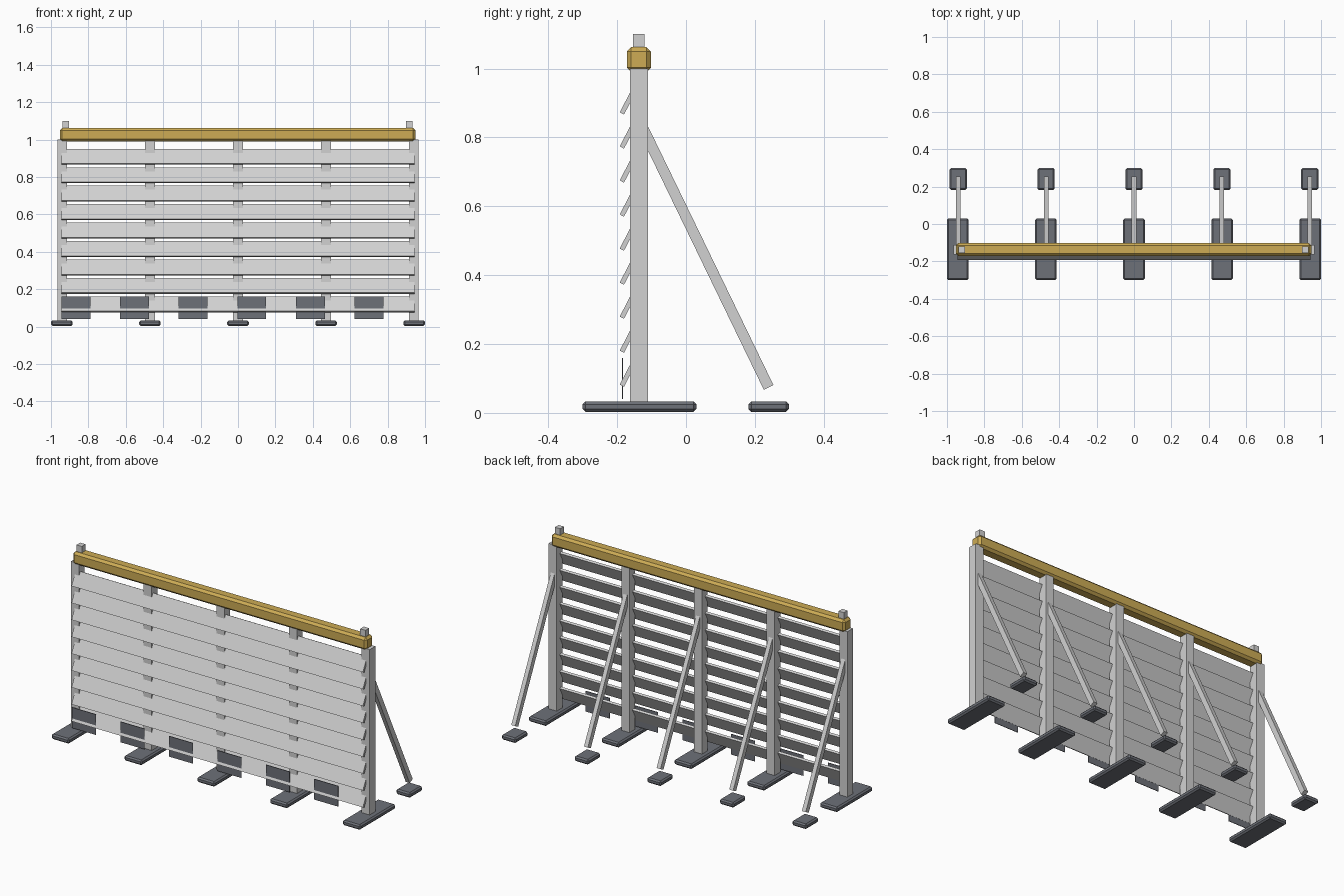
import bpy, bmesh, math
from mathutils import Matrix, Vector

if "Cube" in bpy.data.objects:
    bpy.data.objects.remove(bpy.data.objects["Cube"])


def material(name, rgb):
    m = bpy.data.materials.new(name)
    m.diffuse_color = (*rgb, 1)
    m.use_nodes = True
    m.node_tree.nodes["Principled BSDF"].inputs["Base Color"].default_value = m.diffuse_color
    return m


GREY = material("light grey", (0.64, 0.64, 0.64))
YELLOW = material("ochre yellow", (0.61, 0.41, 0.09))
DARK = material("slate grey", (0.155, 0.165, 0.19))


def box(name, center, size, mat, tilt=0.0, bevel=0.0):
    """Box with optional tilt about x and chamfered edges."""
    bm = bmesh.new()
    bmesh.ops.create_cube(bm, size=1, matrix=Matrix.Diagonal((*size, 1)))
    if bevel:
        bmesh.ops.bevel(bm, geom=bm.edges[:], offset=bevel, segments=1,
                        affect='EDGES', profile=0.5)
    bm.transform(Matrix.Translation(Vector(center)) @ Matrix.Rotation(tilt, 4, 'X'))
    me = bpy.data.meshes.new(name)
    bm.to_mesh(me)
    bm.free()
    me.materials.append(mat)
    ob = bpy.data.objects.new(name, me)
    bpy.context.collection.objects.link(ob)
    return ob


# Posts with their feet, braces and brace pads
low, high = Vector((0, 0.24, 0.074)), Vector((0, -0.125, 0.827))
brace = high - low
brace_tilt = math.atan2(-brace.y, brace.z)
for i in range(5):
    x = (i - 2) * 0.47
    box("post", (x, -0.137, 0.515), (0.052, 0.052, 0.97), GREY)
    box("post_foot", (x * 1.002, -0.135, 0.018), (0.115, 0.33, 0.03), DARK, bevel=0.008)
    box("brace_pad", (x, 0.24, 0.018), (0.092, 0.117, 0.03), DARK, bevel=0.008)
    mid = (low + high) / 2
    box("brace", (x, mid.y, mid.z), (0.025, 0.031, brace.length), GREY, tilt=brace_tilt)

# Tilted slats, lower edge forward
for i in range(9):
    box("slat", (0, -0.166, 0.118 + i * 0.0988), (1.885, 0.014, 0.088), GREY,
        tilt=math.radians(-27.5))

# Top rail and end stubs
box("top_rail", (-0.002, -0.137, 1.026), (1.902, 0.07, 0.073), YELLOW, bevel=0.013)
for x in (-0.92, 0.915):
    box("rail_stub", (x, -0.137, 1.075), (0.034, 0.034, 0.05), GREY)

# Dark plates along the bottom of the front
for i in range(6):
    box("bottom_plate", (-0.867 + i * 0.3135, -0.184, 0.1), (0.155, 0.003, 0.12), DARK)
